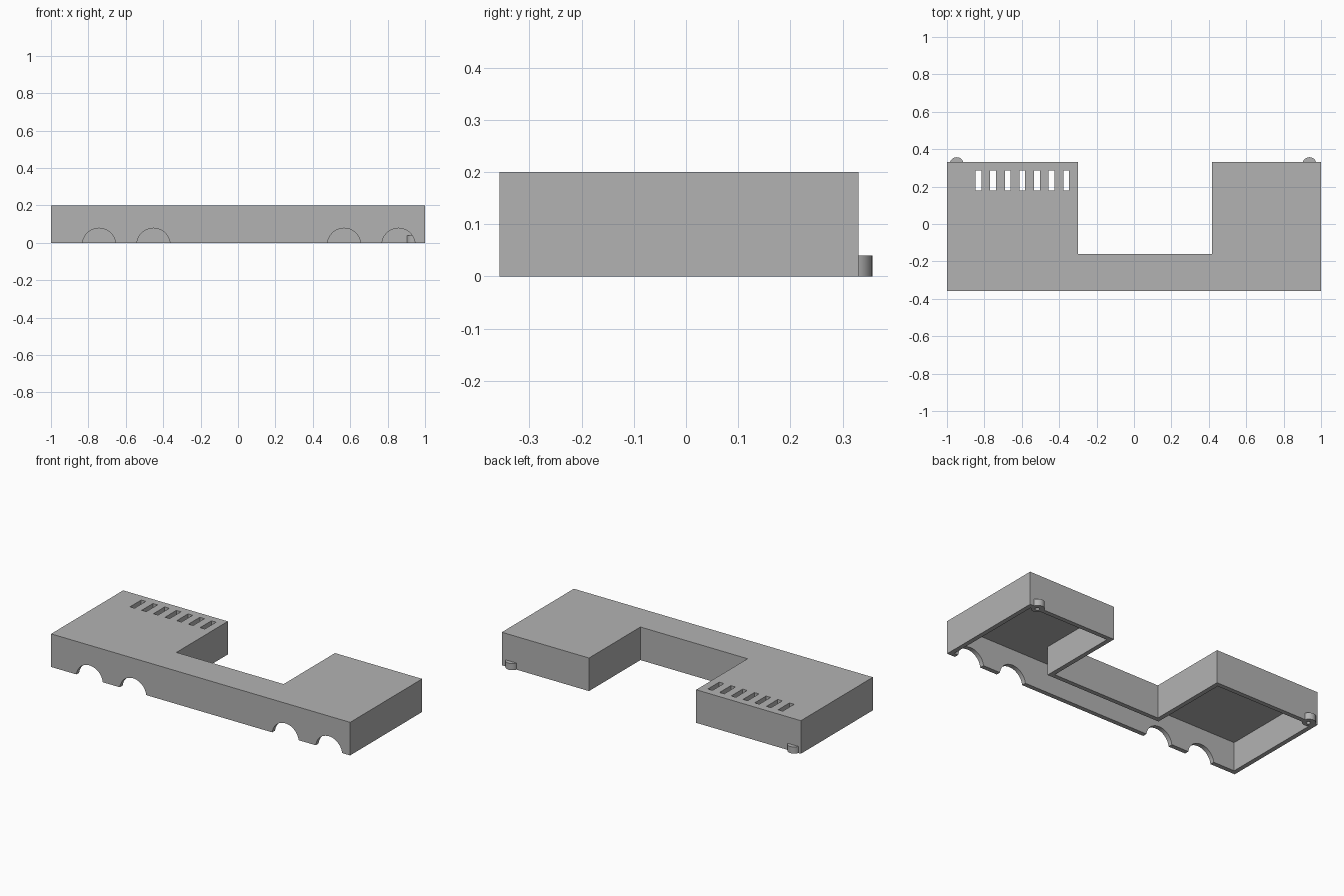
import bpy, bmesh, math

cube = bpy.data.objects.get("Cube")
if cube:
    bpy.data.objects.remove(cube, do_unlink=True)

HEIGHT, WALL = 0.2, 0.027
BACK, FRONT = 0.331, -0.357

grey = bpy.data.materials.new("matte grey")
grey.use_nodes = True
colour = (0.45, 0.45, 0.45, 1)
grey.diffuse_color = colour
grey.node_tree.nodes["Principled BSDF"].inputs["Base Color"].default_value = colour


def prism(name, points, depth):
    """Extrude a closed loop of 3D points along a depth vector."""
    bm = bmesh.new()
    base = bm.faces.new([bm.verts.new(p) for p in points])
    top = bmesh.ops.extrude_face_region(bm, geom=[base])["geom"]
    verts = [g for g in top if isinstance(g, bmesh.types.BMVert)]
    bmesh.ops.translate(bm, verts=verts, vec=depth)
    bmesh.ops.recalc_face_normals(bm, faces=bm.faces)
    mesh = bpy.data.meshes.new(name)
    bm.to_mesh(mesh)
    bm.free()
    mesh.materials.append(grey)
    obj = bpy.data.objects.new(name, mesh)
    bpy.context.collection.objects.link(obj)
    return obj


def outline(inset, z):
    """U-shaped plan, moved inward by the inset."""
    left, right = -1 + inset, 1 - inset
    front, back = FRONT + inset, BACK - inset
    a, b, notch = -0.30 - inset, 0.417 + inset, -0.16 - inset
    return [(left, front, z), (right, front, z), (right, back, z), (b, back, z),
            (b, notch, z), (a, notch, z), (a, back, z), (left, back, z)]


def disc(radius, place, steps=48):
    return [place(radius * math.cos(math.tau * i / steps),
                  radius * math.sin(math.tau * i / steps)) for i in range(steps)]


def combine(target, tool, operation):
    """Apply a boolean and discard its tool."""
    mod = target.modifiers.new(operation, "BOOLEAN")
    mod.operation, mod.solver, mod.object = operation, "EXACT", tool
    bpy.context.view_layer.objects.active = target
    bpy.ops.object.modifier_apply(modifier=mod.name)
    bpy.data.objects.remove(tool, do_unlink=True)


# Hollow shell, open underneath
shell = prism("cover_shell", outline(0, 0), (0, 0, HEIGHT))
cavity = prism("cavity_cutter", outline(WALL, -0.1), (0, 0, HEIGHT - WALL + 0.1))
combine(shell, cavity, "DIFFERENCE")

# Rounded openings along the front wall
for x in (-0.743, -0.452, 0.567, 0.858):
    ring = disc(0.089, lambda u, v: (x + u, FRONT - 0.05, v - 0.011))
    combine(shell, prism("arch_cutter", ring, (0, 0.12, 0)), "DIFFERENCE")

# Row of vent slots through the roof
for i in range(7):
    x = -0.832 + i * 0.0783
    slot = [(x + sx * 0.0155, 0.232 + sy * 0.054, 0.1)
            for sx, sy in ((-1, -1), (1, -1), (1, 1), (-1, 1))]
    combine(shell, prism("slot_cutter", slot, (0, 0, 0.2)), "DIFFERENCE")

# Round bosses across the back wall, each with a small socket
for x in (-0.948, 0.938):
    boss = disc(0.037, lambda u, v: (x + u, 0.32 + v, 0))
    combine(shell, prism("boss", boss, (0, 0, 0.04)), "UNION")
    hole = disc(0.012, lambda u, v: (x + u, 0.316 + v, -0.02))
    combine(shell, prism("socket_cutter", hole, (0, 0, 0.06)), "DIFFERENCE")

# Smooth only the curved surfaces
bpy.ops.object.select_all(action="DESELECT")
shell.select_set(True)
bpy.context.view_layer.objects.active = shell
bpy.ops.object.shade_smooth_by_angle(angle=math.radians(30))
